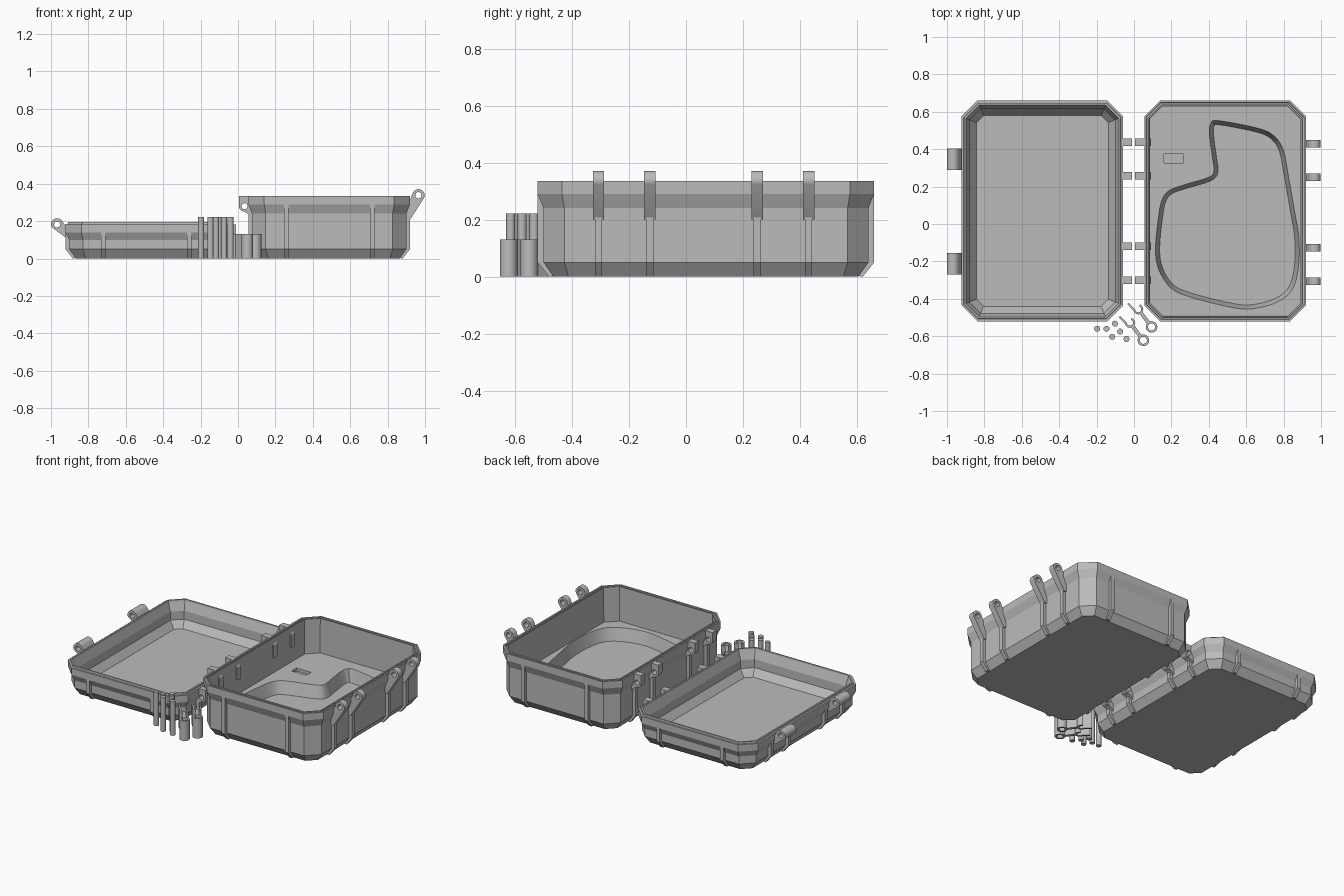
import bpy, bmesh, math
from mathutils import Matrix, Vector

if "Cube" in bpy.data.objects:
    bpy.data.objects.remove(bpy.data.objects["Cube"])

grey = bpy.data.materials.new("plain_grey")
grey.diffuse_color = (0.5, 0.5, 0.5, 1)
grey.use_nodes = True
grey.node_tree.nodes["Principled BSDF"].inputs["Base Color"].default_value = grey.diffuse_color

YC, HX, HY, CH = 0.07, 0.4325, 0.59, 0.085   # tray centre y, half sizes, corner chamfer
LID_X, BASE_X = -0.49, 0.4875
XZ = Matrix(((1, 0, 0, 0), (0, 0, -1, 0), (0, 1, 0, 0), (0, 0, 0, 1)))
YZ = Matrix(((0, 0, 1, 0), (1, 0, 0, 0), (0, 1, 0, 0), (0, 0, 0, 1)))
XY = Matrix.Identity(4)


def finish(name, bm, smooth=True):
    me = bpy.data.meshes.new(name)
    bmesh.ops.remove_doubles(bm, verts=bm.verts, dist=1e-5)
    bmesh.ops.recalc_face_normals(bm, faces=bm.faces)
    bm.to_mesh(me)
    bm.free()
    me.materials.append(grey)
    ob = bpy.data.objects.new(name, me)
    bpy.context.collection.objects.link(ob)
    if smooth:
        bpy.ops.object.select_all(action='DESELECT')
        ob.select_set(True)
        bpy.context.view_layer.objects.active = ob
        bpy.ops.object.shade_smooth_by_angle(angle=math.radians(30))
    return ob


def loft(name, rings):
    """Closed solid through rings of equal length."""
    bm = bmesh.new()
    loops = [[bm.verts.new(p) for p in r] for r in rings]
    n = len(loops[0])
    for a, b in zip(loops, loops[1:]):
        for i in range(n):
            bm.faces.new((a[i], a[(i + 1) % n], b[(i + 1) % n], b[i]))
    bm.faces.new(loops[0][::-1])
    bm.faces.new(loops[-1])
    return finish(name, bm, False)


def octagon(cx, d, z):
    """Chamfered rectangle, moved inward by d."""
    a, b, c = HX - d, HY - d, CH - 0.586 * d
    pts = [(a, c - b), (a, b - c), (a - c, b), (c - a, b),
           (-a, b - c), (-a, c - b), (c - a, -b), (a - c, -b)]
    return [(cx + x, YC + y, z) for x, y in pts]


def prism(name, loops, depth, plane, offset=(0, 0, 0)):
    """Extruded flat outline; loops after the first are holes."""
    cu = bpy.data.curves.new(name, 'CURVE')
    cu.dimensions, cu.fill_mode, cu.extrude = '2D', 'BOTH', depth / 2
    for pts in loops:
        sp = cu.splines.new('POLY')
        sp.points.add(len(pts) - 1)
        for p, (u, v) in zip(sp.points, pts):
            p.co = (u, v, 0, 1)
        sp.use_cyclic_u = True
    tmp = bpy.data.objects.new("temp", cu)
    me = bpy.data.meshes.new_from_object(tmp)
    bm = bmesh.new()
    bm.from_mesh(me)
    bm.transform(Matrix.Translation(offset) @ plane)
    bpy.data.objects.remove(tmp)
    bpy.data.curves.remove(cu)
    bpy.data.meshes.remove(me)
    return finish(name, bm)


def arc(cx, cy, r, a0, a1, n=12):
    return [(cx + r * math.cos(math.radians(a0 + (a1 - a0) * i / n)),
             cy + r * math.sin(math.radians(a0 + (a1 - a0) * i / n))) for i in range(n + 1)]


def circle(cx, cy, r, n=20):
    return arc(cx, cy, r, 0, 360, n)[:-1]


def cut(target, cutter):
    mod = target.modifiers.new("cut", 'BOOLEAN')
    mod.object, mod.operation, mod.solver = cutter, 'DIFFERENCE', 'EXACT'
    bpy.context.view_layer.objects.active = target
    bpy.ops.object.modifier_apply(modifier=mod.name)
    bpy.data.objects.remove(cutter)


# Lid shell: outer wall, raised lip, sloped inside edge
lid_profile = [(.055, 0), (.02, .05), (.02, .10), (0, .14), (0, .185), (.012, .185), (.014, .195),
               (.024, .195), (.026, .185), (.045, .13), (.045, .075), (.08, .03)]
loft("lid_shell", [octagon(LID_X, d, z) for d, z in lid_profile])

# Base shell: outer wall, sealing groove, raised inside floor
base_profile = [(.055, 0), (.02, .05), (.02, .24), (0, .29), (0, .335), (.01, .335), (.012, .325),
                (.02, .325), (.022, .335), (.029, .335), (.031, .11)]
base = loft("base_shell", [octagon(BASE_X, d, z) for d, z in base_profile])

# Shaped pocket in the base floor
ctrl = [(.41, .535), (.45, .553), (.67, .51), (.755, .465), (.80, .39), (.825, .26), (.86, .06),
        (.88, -.06), (.882, -.2), (.86, -.32), (.81, -.39), (.72, -.435), (.60, -.455),
        (.47, -.435), (.30, -.39), (.20, -.345), (.135, -.25), (.115, -.14), (.13, .03),
        (.15, .13), (.19, .18), (.27, .21), (.40, .25), (.427, .285), (.42, .35), (.403, .48)]
P = [Vector(p) for p in ctrl]
curve = []
for i in range(len(P)):
    a, b, c, d = (P[(i + k) % len(P)] for k in (-1, 0, 1, 2))
    for t in (0, .25, .5, .75):
        curve.append(.5 * (2 * b + (c - a) * t + (2 * a - 5 * b + 4 * c - d) * t * t
                           + (3 * b - a - 3 * c + d) * t ** 3))
n = len(curve)


def pocket_ring(d, z):
    out = []
    for i in range(n):
        t = (curve[(i + 1) % n] - curve[i - 1]).normalized()
        out.append((curve[i].x + t.y * d, curve[i].y - t.x * d, z))
    return out


cut(base, loft("pocket_cutter", [pocket_ring(.022, .03), pocket_ring(0, .11), pocket_ring(0, .14)]))
slot = [(.16, .325), (.265, .325), (.265, .375), (.16, .375)]
cut(base, loft("slot_cutter", [[(x, y, z) for x, y in slot] for z in (.09, .14)]))

# Outside ribs on all four sides of both trays
RIB_Y = (-.307, -.127, .25, .43)
for part, cx, top in (("lid", LID_X, .14), ("base", BASE_X, .29)):
    prof = [(.07, .005), (.04, 0), (0, .05), (0, top), (.025, top), (.025, .055)]
    for s in (-1, 1):
        for y in RIB_Y:
            prism(part + "_side_rib", [[(cx + s * (HX - d), z) for d, z in prof]], .025, XZ, (0, y, 0))
        for dx in (-.23, .23):
            prism(part + "_end_rib", [[(YC + s * (HY - d), z) for d, z in prof]], .025, YZ,
                  (cx + dx, 0, 0))

# Latch lugs on the right of the base
lug = [(.895, .20), (.915, .20)] + arc(.965, .338, .033, -25, 150, 14) + [(.918, .31), (.895, .31)]
for y in RIB_Y:
    prism("latch_lug", [lug, circle(.965, .338, .017)], .04, XZ, (0, y, 0))

# Wide latch barrels on the left of the lid
bar = [(-.90, .115), (-.925, .115)] + arc(-.967, .182, .033, 205, 30, 14) + [(-.92, .17), (-.90, .17)]
for y in (.347, -.213):
    prism("latch_barrel", [bar, circle(-.967, .182, .016)], .115, XZ, (0, y, 0))

# Hinge lugs facing each other across the gap
for part, s, top, hinge_x in (("base", 1, .335, .005), ("lid", -1, .185, .01)):
    out = [(.085, top - .045), (.056, top - .002), (.0, top - .002)]
    out += arc(.03, top - .055, .03, 180, 270, 8) + [(.056, top - .10), (.085, top - .13)]
    for y in (-.30, -.12, .257, .437):
        prism(part + "_hinge_lug",
              [[(s * (hinge_x + u), v) for u, v in out],
               circle(s * (hinge_x + .03), top - .055, .016)], .04, XZ, (0, y, 0))

# Loose hinge pins standing upright
for x, y in ((-.197, -.56), (-.147, -.56), (-.102, -.533), (-.117, -.603), (-.074, -.575), (-.04, -.615)):
    prism("hinge_pin", [circle(x, y, .016)], .222, XY, (0, 0, .111))

# Two loose latches standing on edge: ring, arm and open clip
ang = math.atan2(.145, -.11)
clip = arc(.118, 0, .027, 55, 305, 16) + arc(.118, 0, .016, 305, 55, 16)
for x, y in ((.094, -.55), (.05, -.622)):
    turn = Matrix.Rotation(ang, 4, 'Z')
    for name, loops in (("latch_ring", [circle(0, 0, .031), circle(0, 0, .019)]),
                        ("latch_arm", [[(.026, -.01), (.096, -.01), (.096, .01), (.026, .01)]]),
                        ("latch_clip", [clip]),
                        ("latch_tab", [[(.128, .013), (.178, .020), (.176, .030), (.13, .025)]])):
        prism(name, loops, .13, turn, (x, y, .065))
